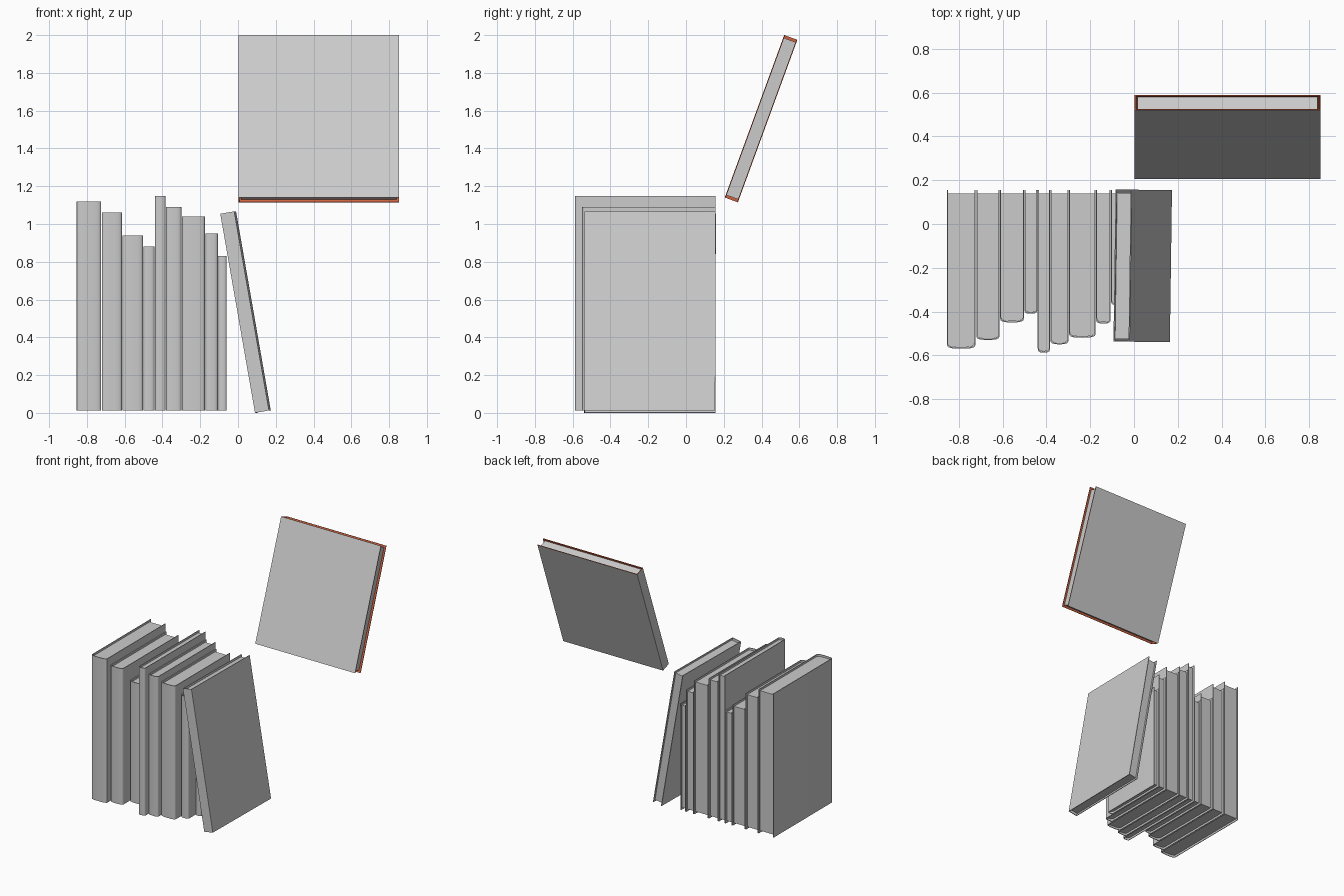
import bpy, bmesh
from math import radians, pi, cos, sin, copysign
from mathutils import Matrix

cube = bpy.data.objects.get("Cube")
if cube:
    bpy.data.objects.remove(cube, do_unlink=True)


def material(name, rgb):
    m = bpy.data.materials.new(name)
    m.use_nodes = True
    m.diffuse_color = (*rgb, 1)
    m.node_tree.nodes["Principled BSDF"].inputs["Base Color"].default_value = (*rgb, 1)
    return m


GREY = material("grey", (0.6, 0.6, 0.6))
ORANGE = material("orange red lining", (0.6, 0.12, 0.05))

BOARD = 0.005   # cover thickness
LIP = 0.015     # how far the covers stand out past the pages


def spine_outline(w, d, bulge, steps=12):
    """Open U path: back left, round the spine, back right."""
    pts = [(-w / 2, d)]
    if bulge:
        for i in range(steps + 1):
            a = pi - pi * i / steps
            x = copysign(abs(cos(a)) ** 0.7, cos(a)) * w / 2
            pts.append((x, bulge * (1 - max(sin(a), 0) ** 0.7)))
    else:
        pts += [(-w / 2, 0), (w / 2, 0)]
    return pts + [(w / 2, d)]


def add_object(name, bm, matrix, mats):
    bmesh.ops.recalc_face_normals(bm, faces=bm.faces)
    mesh = bpy.data.meshes.new(name)
    bm.to_mesh(mesh)
    bm.free()
    for m in mats:
        mesh.materials.append(m)
    ob = bpy.data.objects.new(name, mesh)
    ob.matrix_world = matrix
    bpy.context.collection.objects.link(ob)
    bpy.ops.object.select_all(action="DESELECT")
    ob.select_set(True)
    bpy.context.view_layer.objects.active = ob
    bpy.ops.object.shade_smooth_by_angle(angle=radians(35))


def book(name, w, d, h, matrix, bulge=0.018, mats=(GREY,)):
    """Book standing at the origin, spine facing -y."""
    outer = spine_outline(w, d, bulge)
    shrink = (w - 2 * BOARD) / w
    inner = [(x * shrink, y if y == d else y + BOARD) for x, y in outer]
    lining = len(mats) - 1

    # cover: a folded sheet wrapped round the spine
    bm = bmesh.new()
    rings = [[bm.verts.new((x, y, z)) for x, y in path]
             for path, z in ((outer, 0), (outer, h), (inner, h), (inner, 0))]
    last = len(outer) - 1
    for k in range(4):
        a, b = rings[k], rings[(k + 1) % 4]
        for i in range(last):
            f = bm.faces.new((a[i], a[i + 1], b[i + 1], b[i]))
            f.material_index = lining if k else 0
    for i in (0, last):
        bm.faces.new([r[i] for r in rings]).material_index = lining
    add_object(name + "_cover", bm, matrix, mats)

    # pages: solid block filling the cover, set back from its edges
    bm = bmesh.new()
    path = [(x, d - LIP if y == d else y + 0.001) for x, y in inner]
    if not bulge:
        path = [(x, max(y, 0.012)) for x, y in path]
    low, high = [[bm.verts.new((x, y, z)) for x, y in path] for z in (LIP, h - LIP)]
    bm.faces.new(low)
    bm.faces.new(high)
    for i in range(len(path)):
        j = (i + 1) % len(path)
        bm.faces.new((low[i], low[j], high[j], high[i]))
    add_object(name + "_pages", bm, matrix, (GREY,))


# row of upright books: left edge, right edge, spine front, top
ROW = [
    (-0.855, -0.725, -0.57, 1.12), (-0.721, -0.615, -0.53, 1.06),
    (-0.612, -0.503, -0.45, 0.94), (-0.501, -0.442, -0.41, 0.88),
    (-0.440, -0.384, -0.588, 1.148), (-0.382, -0.300, -0.55, 1.09),
    (-0.297, -0.176, -0.52, 1.04), (-0.173, -0.107, -0.455, 0.95),
    (-0.105, -0.060, -0.37, 0.83),
]
BACK, FLOOR = 0.155, 0.012
for n, (x0, x1, front, top) in enumerate(ROW, 1):
    place = Matrix.Translation(((x0 + x1) / 2, front, FLOOR))
    book(f"upright_book_{n}", x1 - x0, BACK - front, top - FLOOR, place)

# book leaning against the row
lean = (Matrix.Translation((0.127, -0.54, 0.0065))
        @ Matrix.Rotation(radians(-0.8), 4, "Z")
        @ Matrix.Rotation(radians(-9.9), 4, "Y"))
book("leaning_book", 0.075, 0.695, 1.07, lean, bulge=0)

# tilted book above the row, spine to the side
tilt = (Matrix.Translation((0.003, 0.24, 1.1275))
        @ Matrix.Rotation(radians(-20.1), 4, "X")
        @ Matrix.Rotation(radians(-90), 4, "Z"))
book("floating_book", 0.074, 0.85, 0.916, tilt, bulge=0, mats=(GREY, ORANGE))
